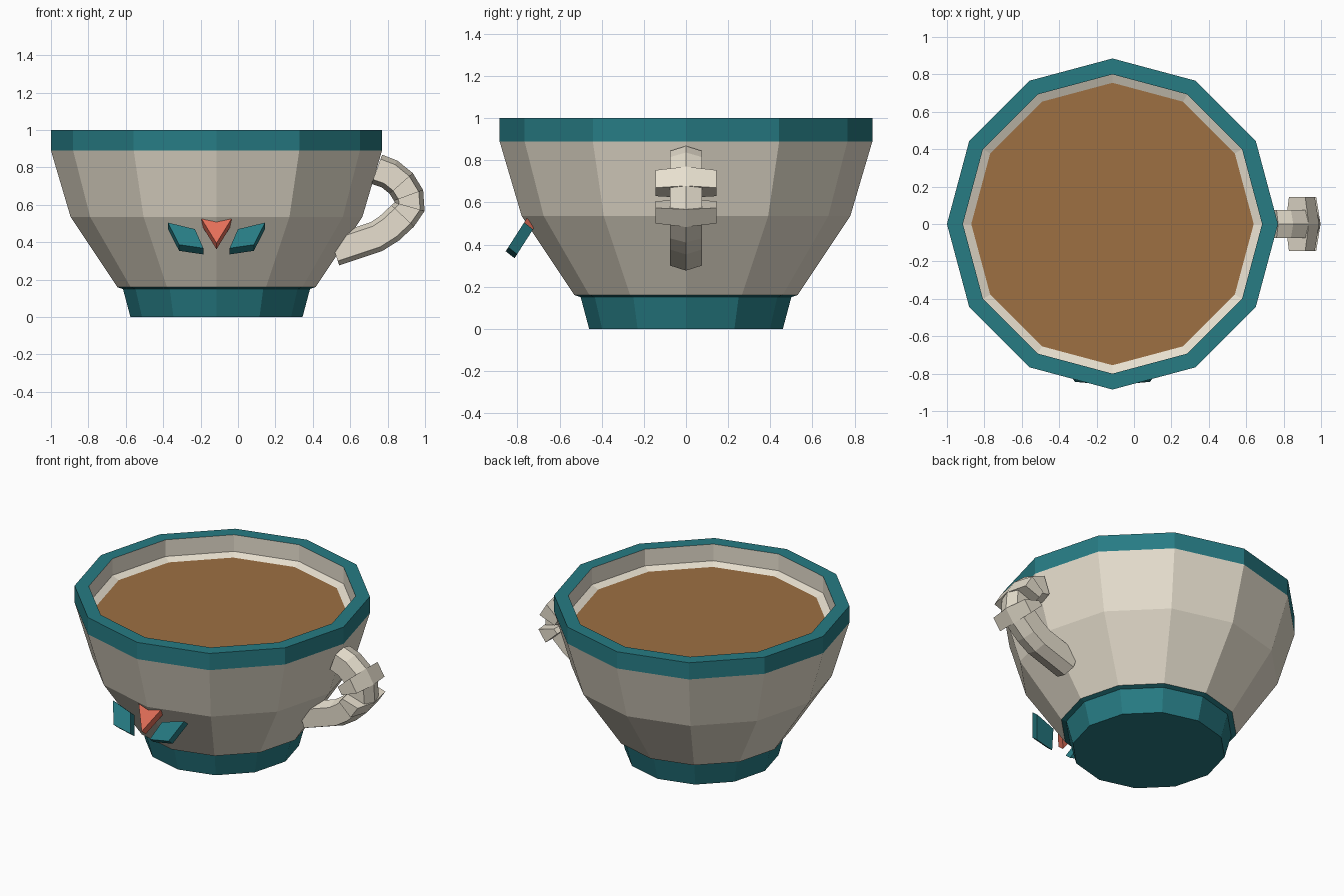
import bpy, bmesh
from math import sin, cos, pi
from mathutils import Vector

if "Cube" in bpy.data.objects:
    bpy.data.objects.remove(bpy.data.objects["Cube"])

CX = -0.115   # cup axis
SIDES = 12

def material(name, rgb):
    m = bpy.data.materials.new(name)
    m.diffuse_color = (*rgb, 1)
    m.use_nodes = True
    m.node_tree.nodes["Principled BSDF"].inputs["Base Color"].default_value = m.diffuse_color
    return m

TEAL = material("teal", (0.02, 0.20, 0.23))
CREAM = material("cream", (0.80, 0.74, 0.62))
BROWN = material("brown", (0.34, 0.16, 0.055))
CORAL = material("coral", (0.78, 0.16, 0.10))

def make(name, bm, mat):
    me = bpy.data.meshes.new(name)
    bm.to_mesh(me)
    bm.free()
    me.materials.append(mat)
    ob = bpy.data.objects.new(name, me)
    bpy.context.collection.objects.link(ob)
    return ob

def skin(rings, cap_start, cap_end):
    """Join rings of points into a flat-faced skin."""
    bm = bmesh.new()
    rows = [[bm.verts.new(p) for p in ring] for ring in rings]
    n = len(rows[0])
    for a, b in zip(rows, rows[1:]):
        for i in range(n):
            j = (i + 1) % n
            bm.faces.new((a[i], a[j], b[j], b[i]))
    if cap_start:
        bm.faces.new(rows[0][::-1])
    if cap_end:
        bm.faces.new(rows[-1])
    return bm

def lathe(name, profile, mat, cap_start=False, cap_end=False):
    rings = [[(CX + r * cos(2 * pi * i / SIDES), r * sin(2 * pi * i / SIDES), z)
              for i in range(SIDES)] for r, z in profile]
    return make(name, skin(rings, cap_start, cap_end), mat)

# Cup: foot, outer wall, rim band, inner wall, drink
lathe("foot", [(0.46, 0), (0.50, 0.15), (0.53, 0.16)], TEAL, cap_start=True)
lathe("outer_wall", [(0.53, 0.16), (0.78, 0.535), (0.885, 0.89)], CREAM)
lathe("rim", [(0.885, 0.89), (0.885, 1.0), (0.80, 1.0)], TEAL)
lathe("inner_wall", [(0.80, 1.0), (0.80, 0.89), (0.745, 0.865),
                     (0.70, 0.535), (0.46, 0.2)], CREAM, cap_end=True)
lathe("drink", [(0.755, 0.87)], BROWN, cap_end=True)

# Handle: six-sided sweep with two wider knuckles (x, z, half width after point)
N, W, T = 0.075, 0.145, 0.083
path = [(0.742, 0.79, N), (0.81, 0.765, N), (0.872, 0.715, W), (0.912, 0.65, N),
        (0.918, 0.59, W), (0.88, 0.54, N), (0.81, 0.475, N), (0.74, 0.43, N),
        (0.515, 0.355, N)]
pts = [Vector((x, 0, z)) for x, z, _ in path]
rings = []
for i, p in enumerate(pts):
    d = (pts[min(i + 1, len(pts) - 1)] - pts[max(i - 1, 0)]).normalized()
    out = Vector((-d.z, 0, d.x))
    before, after = path[max(i - 1, 0)][2], path[i][2]
    for w in ([before] if before == after else [before, after]):
        section = [(0, T), (w, 0.7 * T), (w, -0.7 * T),
                   (0, -T), (-w, -0.7 * T), (-w, 0.7 * T)]
        rings.append([p + out * t + Vector((0, y, 0)) for y, t in section])
bm = skin(rings, True, True)
bmesh.ops.recalc_face_normals(bm, faces=bm.faces)
make("handle", bm, CREAM)

# Front ornament: tilted plates, outlines as (offset from axis, z)
def plate(name, outline, mat):
    front = [Vector((CX + x, -0.758 - (0.521 - z) * 0.641, z)) for x, z in outline]
    back = [p + Vector((0, 0.042, -0.033)) for p in front]
    bm = skin([front, back], True, True)
    bmesh.ops.recalc_face_normals(bm, faces=bm.faces)
    make(name, bm, mat)

plate("centre_petal", [(-0.08, 0.525), (0, 0.508), (0.08, 0.525), (0, 0.395)], CORAL)
leaf = [(0.26, 0.505), (0.115, 0.47), (0.07, 0.368), (0.20, 0.387)]
for side, s in (("right", 1), ("left", -1)):
    plate(side + "_leaf", [(s * x, z) for x, z in leaf], TEAL)
